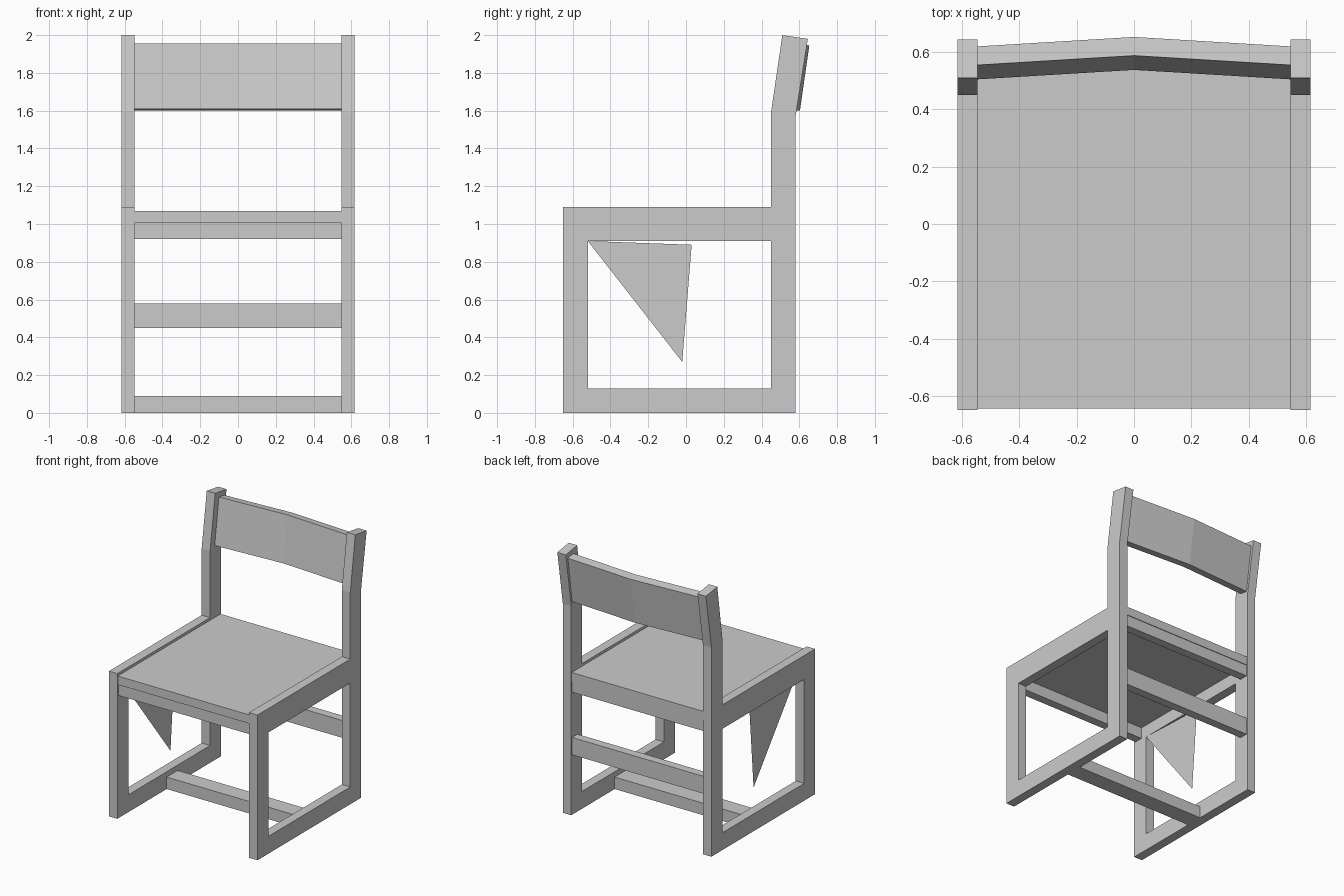
import bpy, bmesh
from mathutils import Vector

if "Cube" in bpy.data.objects:
    bpy.data.objects.remove(bpy.data.objects["Cube"])

X_IN, X_OUT = 0.547, 0.617   # inner and outer face of the side frames


def prism(name, verts, faces, offset):
    """Flat faces extruded along an offset into a closed solid."""
    bm = bmesh.new()
    vs = [bm.verts.new(v) for v in verts]
    fs = [bm.faces.new([vs[i] for i in f]) for f in faces]
    if offset:
        geom = bmesh.ops.extrude_face_region(bm, geom=fs, use_keep_orig=True)["geom"]
        moved = [g for g in geom if isinstance(g, bmesh.types.BMVert)]
        bmesh.ops.translate(bm, verts=moved, vec=Vector(offset))
        # drop the inner walls left between neighbouring faces
        inner = [e for e in bm.edges if len(e.link_faces) > 2]
        bmesh.ops.delete(bm, geom=inner, context='EDGES_FACES') if inner else None
        bmesh.ops.recalc_face_normals(bm, faces=bm.faces)
    me = bpy.data.meshes.new(name)
    bm.to_mesh(me)
    bm.free()
    ob = bpy.data.objects.new(name, me)
    bpy.context.collection.objects.link(ob)
    return ob


def cross_bar(name, y0, y1, z0, z1):
    """Box spanning between the two side frames."""
    pts = [(-X_IN, y0, z0), (-X_IN, y1, z0), (-X_IN, y1, z1), (-X_IN, y0, z1)]
    return prism(name, pts, [(0, 1, 2, 3)], (2 * X_IN, 0, 0))


# Side frames: closed loop of legs and rails plus the tilted back post
profile = [(-.65, 0), (.58, 0), (.58, 1.57), (.645, 1.98), (.51, 2.0), (.45, 1.59),
           (.45, 1.09), (-.65, 1.09),
           (-.52, .13), (.45, .13), (.45, .91), (-.52, .91)]
quads = [(0, 1, 9, 8), (1, 2, 5, 6, 10, 9), (2, 3, 4, 5), (6, 7, 11, 10), (7, 0, 8, 11)]
for side, x in (("left", -X_OUT), ("right", X_IN)):
    prism(side + "_side_frame", [(x, y, z) for y, z in profile], quads,
          (X_OUT - X_IN, 0, 0))

# Seat and the bars between the frames
cross_bar("seat", -.645, .575, 1.005, 1.07)
cross_bar("front_apron", -.635, -.57, .92, 1.005)
cross_bar("back_apron", .505, .57, .92, 1.005)
cross_bar("back_stretcher", .505, .57, .45, .58)
cross_bar("floor_stretcher", -.065, .065, 0, .09)

# Backrest: tilted panel with a shallow bend at the centre
front = [(x, y + bend, z) for y, z in ((.505, 1.61), (.555, 1.955))
         for x, bend in ((-X_IN, 0), (0, .033), (X_IN, 0))]
prism("backrest", front, [(0, 1, 4, 3), (1, 2, 5, 4)], (0, .065, -.01))

# Loose triangular panel on the inside of the left frame
prism("left_panel", [(-X_IN, -.52, .91), (-X_IN, .03, .89), (-X_IN, -.02, .27)],
      [(0, 1, 2)], None)
